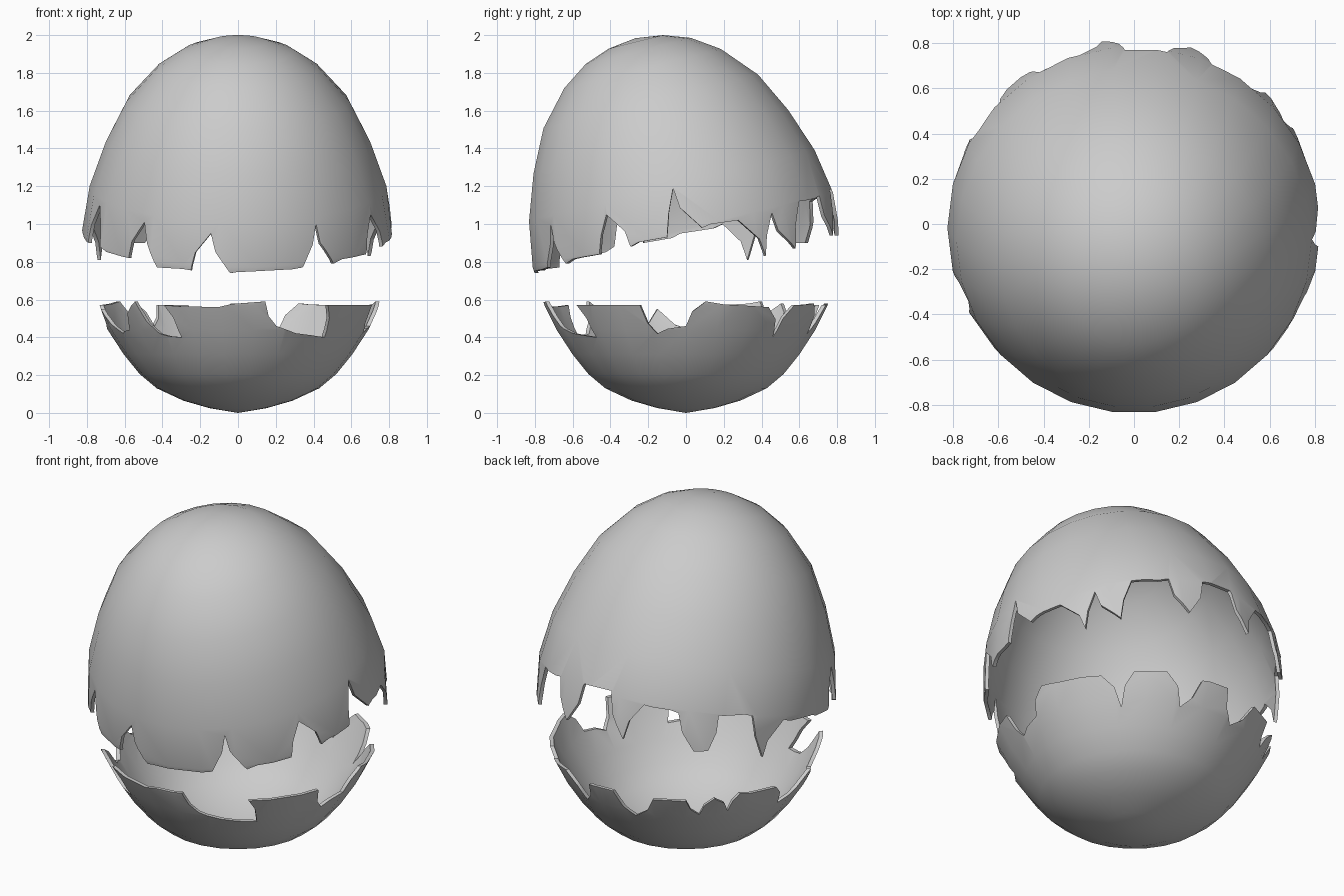
import bpy, bmesh
from math import sin, cos, pi, radians
from mathutils import Matrix

if "Cube" in bpy.data.objects:
    bpy.data.objects.remove(bpy.data.objects["Cube"])

SEGMENTS = 26


def link(name, bm, matrix=Matrix()):
    bmesh.ops.recalc_face_normals(bm, faces=bm.faces)
    mesh = bpy.data.meshes.new(name)
    bm.to_mesh(mesh)
    bm.free()
    mesh.transform(matrix)
    obj = bpy.data.objects.new(name, mesh)
    bpy.context.collection.objects.link(obj)
    return obj


def lathe(name, profile, matrix, outward):
    """Revolve a (radius, height) profile whose pole comes first."""
    bm = bmesh.new()
    pole = bm.verts.new((0, 0, profile[0][1]))
    angles = [2 * pi * i / SEGMENTS for i in range(SEGMENTS)]
    rings = [[bm.verts.new((r * cos(a), r * sin(a), h)) for a in angles]
             for r, h in profile[1:]]
    for i in range(SEGMENTS):
        j = (i + 1) % SEGMENTS
        bm.faces.new((pole, rings[0][i], rings[0][j]))
        for a, b in zip(rings, rings[1:]):
            bm.faces.new((a[i], b[i], b[j], a[j]))
    bmesh.ops.recalc_face_normals(bm, faces=bm.faces)
    # normals must face away from the inside so the wall thickens inward
    bm.faces.ensure_lookup_table()
    if (bm.faces[0].normal.z > 0) != (outward > 0):
        bmesh.ops.reverse_faces(bm, faces=bm.faces)
    mesh = bpy.data.meshes.new(name)
    bm.to_mesh(mesh)
    bm.free()
    mesh.transform(matrix)
    obj = bpy.data.objects.new(name, mesh)
    bpy.context.collection.objects.link(obj)
    return obj


def crack_cutter(crack, z_far, twist):
    """Ring-shaped solid from the zigzag crack line to z_far."""
    bm = bmesh.new()
    loops = []
    for radius, far in ((0.4, False), (1.2, False), (1.2, True), (0.4, True)):
        loop = []
        for deg, z in crack:
            a = radians(deg + (twist * (z - z_far) if far else 0))
            loop.append(bm.verts.new((radius * cos(a), radius * sin(a), z_far if far else z)))
        loops.append(loop)
    n = len(crack)
    for k in range(4):
        a, b = loops[k], loops[(k + 1) % 4]
        for i in range(n):
            j = (i + 1) % n
            bm.faces.new((a[i], a[j], b[j], b[i]))
    bmesh.ops.triangulate(bm, faces=bm.faces)
    cutter = link("crack_cutter", bm)
    cutter.hide_render = True
    return cutter


def shell(name, profile, crack, z_far, outward, matrix=Matrix(), twist=0):
    obj = lathe(name, profile, matrix, outward)
    cutter = crack_cutter(crack, z_far, twist)
    wall = obj.modifiers.new("wall", 'SOLIDIFY')
    wall.thickness = 0.02
    wall.offset = -1
    cut = obj.modifiers.new("crack", 'BOOLEAN')
    cut.operation = 'DIFFERENCE'
    cut.solver = 'EXACT'
    cut.object = cutter
    bpy.context.view_layer.update()
    mesh = bpy.data.meshes.new_from_object(
        obj.evaluated_get(bpy.context.evaluated_depsgraph_get()))
    obj.modifiers.clear()
    obj.data = mesh
    bpy.data.objects.remove(cutter)
    bpy.ops.object.select_all(action='DESELECT')
    obj.select_set(True)
    bpy.context.view_layer.objects.active = obj
    bpy.ops.object.shade_smooth_by_angle(angle=radians(35))
    return obj


# Lower shell: an upright bowl with a zigzag rim (angle, height)
bowl = [(0, 0), (.15, .025), (.29, .065), (.43, .13), (.52, .205), (.605, .31),
        (.69, .44), (.755, .57), (.79, .68)]
bowl_crack = [(-168, .55), (-154, .42), (-147, .44), (-136, .59), (-128, .42),
              (-117, .40), (-121.5, .57), (-98, .56), (-79, .59), (-73, .46),
              (-46, .40), (-50.5, .57), (-19, .57), (-13, .42), (0, .46), (8, .59),
              (36, .56), (44, .40), (50, .57), (64, .58), (72, .42), (80, .57),
              (93, .58), (101, .42), (111, .57), (125, .57), (131, .46), (137, .58),
              (144, .47), (148, .59), (166, .57), (173, .42)]
shell("lower_shell", bowl, bowl_crack, 0.9, -1, twist=32)

# Upper shell: a dome tipped towards the front
dome = [(0, 1.065), (.15, 1.045), (.29, .995), (.43, .90), (.59, .72), (.70, .50),
        (.785, .26), (.825, .02), (.81, -.2), (.79, -.32)]
dome_crack = [(-178, .95), (-164, .90), (-155, 1.1), (-152, .88), (-135, .82),
              (-127, 1.01), (-122, .77), (-108, .755), (-100, .95), (-93, .74),
              (-83, .75), (-65, .77), (-60, 1.0), (-51.5, .79), (-34, .84),
              (-31, 1.05), (-21, .88), (-7, .93), (-5, 1.19), (6, .98), (20, 1.02),
              (31, .83), (34.5, 1.06), (45, .87), (49, 1.12), (64, 1.15), (72, .94),
              (79, 1.18), (93, 1.19), (100, .94), (108, 1.15), (122, 1.12),
              (128, .9), (133.5, .9), (138, 1.1), (152, 1.07), (156, .81), (166, 1.0)]
tip = Matrix.Translation((0, -0.012, 0.95)) @ Matrix.Rotation(radians(14), 4, 'X')
shell("upper_shell", dome, dome_crack, 0.3, 1, tip)
